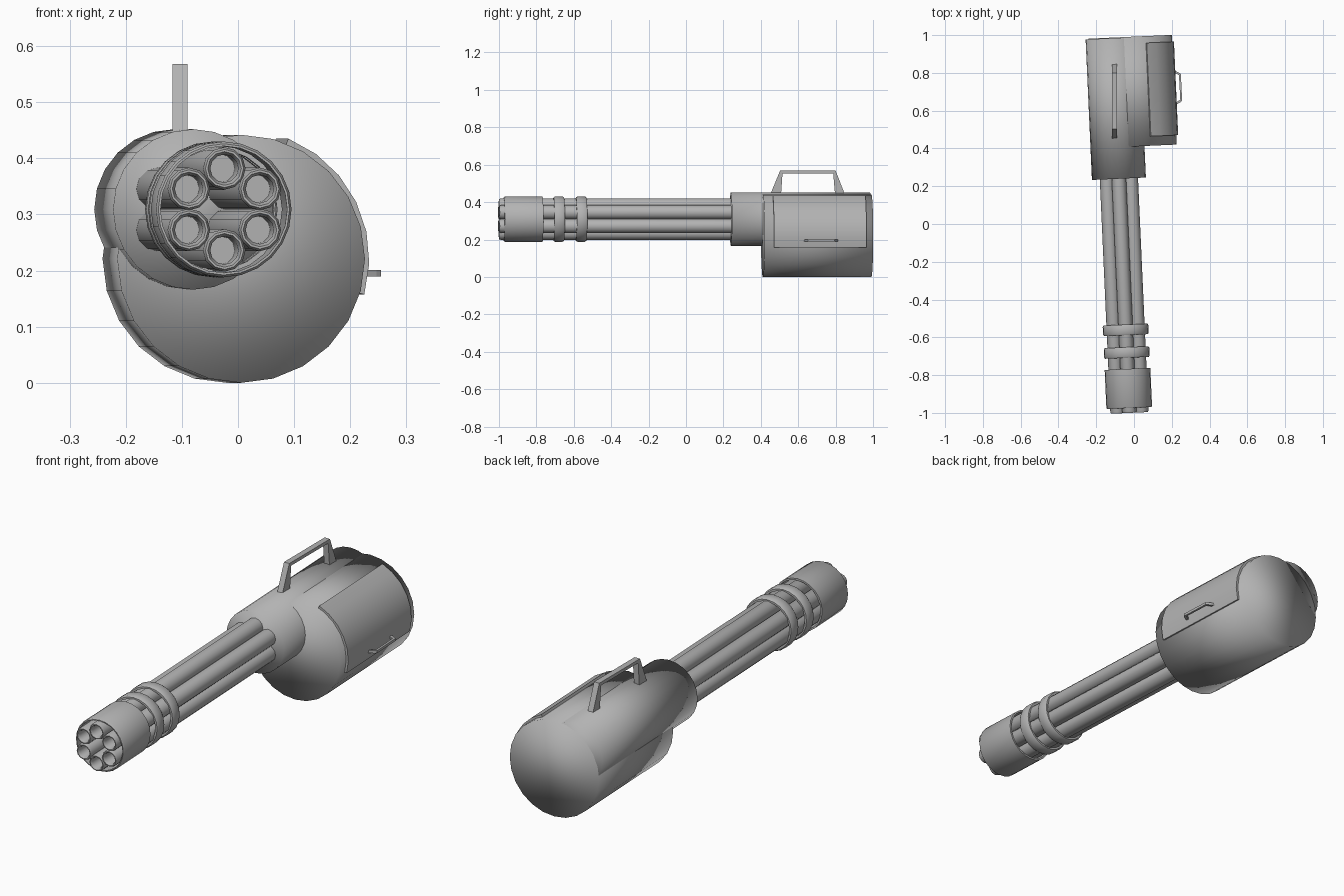
import bpy, bmesh, math
from mathutils import Matrix

if "Cube" in bpy.data.objects:
    bpy.data.objects.remove(bpy.data.objects["Cube"])

TILT = math.radians(2.58)              # whole gun is yawed slightly
TURN = Matrix.Rotation(TILT, 4, 'Z')
AX, AZ = -0.069, 0.309                 # barrel cluster axis
BX, BZ = 0.024, 0.221                  # drum axis

metal = bpy.data.materials.new("grey_metal")
metal.diffuse_color = (0.45, 0.45, 0.45, 1)
metal.use_nodes = True
metal.node_tree.nodes["Principled BSDF"].inputs["Base Color"].default_value = metal.diffuse_color


def finish(name, bm, smooth=None, turned=True):
    """Turn a bmesh into a named object; smooth is the sharp-edge angle."""
    bmesh.ops.recalc_face_normals(bm, faces=bm.faces)
    if turned:
        bm.transform(TURN)
    me = bpy.data.meshes.new(name)
    bm.to_mesh(me)
    bm.free()
    me.materials.append(metal)
    if smooth is not None:
        me.shade_smooth()
        if smooth < 180:
            me.set_sharp_from_angle(angle=math.radians(smooth))
    ob = bpy.data.objects.new(name, me)
    bpy.context.collection.objects.link(ob)
    return ob


def lathe(name, profile, cx, cz, segs, closed=False, smooth=50):
    """Spin (radius, y) points about a lengthwise axis; cap ends unless closed."""
    bm = bmesh.new()
    rings = []
    for r, y in profile:
        rings.append([bm.verts.new((cx + r * math.cos(2 * math.pi * i / segs), y,
                                    cz + r * math.sin(2 * math.pi * i / segs)))
                      for i in range(segs)])
    pairs = list(zip(rings, rings[1:]))
    if closed:
        pairs.append((rings[-1], rings[0]))
    else:
        bm.faces.new(rings[0])
        bm.faces.new(rings[-1])
    for a, b in pairs:
        for i in range(segs):
            j = (i + 1) % segs
            bm.faces.new((a[i], a[j], b[j], b[i]))
    return finish(name, bm, smooth)


def prism(name, pts, place, lo, hi, smooth=None, turned=True):
    """Extrude a 2D outline from lo to hi; place maps (u, v, w) to xyz."""
    bm = bmesh.new()
    a = [bm.verts.new(place(u, v, lo)) for u, v in pts]
    b = [bm.verts.new(place(u, v, hi)) for u, v in pts]
    bm.faces.new(a)
    bm.faces.new(b)
    for i in range(len(pts)):
        j = (i + 1) % len(pts)
        bm.faces.new((a[i], a[j], b[j], b[i]))
    return finish(name, bm, smooth, turned)


# Rear housing: large ammo drum and the smaller barrel housing beside it
lathe("ammo_drum", [(0.221, 0.41), (0.221, 0.991)], BX, BZ, 24, smooth=180)
lathe("barrel_housing", [(0.143, 0.243), (0.143, 0.988)], AX, AZ, 24, smooth=180)

# Six hollow barrels
for k in range(6):
    t = math.radians(30 + 60 * k)
    lathe(f"barrel_{k + 1}",
          [(0.038, 0.26), (0.038, -0.988), (0.034, -0.998), (0.03, -0.998),
           (0.025, -0.988), (0.025, -0.85)],
          AX + 0.073 * math.cos(t), AZ + 0.073 * math.sin(t), 12)

# Muzzle shroud tube
lathe("muzzle_shroud", [(0.117, -0.972), (0.121, -0.966), (0.121, -0.765),
                        (0.113, -0.765), (0.113, -0.972)], AX, AZ, 24, True)

# Two clamp bands around the barrels
for k, y in enumerate((-0.678, -0.558)):
    lathe(f"clamp_band_{k + 1}",
          [(0.107, y - 0.028), (0.116, y - 0.028), (0.121, y - 0.02),
           (0.121, y + 0.02), (0.116, y + 0.028), (0.107, y + 0.028)],
          AX, AZ, 24, True)

# Curved access hatch on the drum side
angles = [math.radians(-16 + 84 * i / 6) for i in range(7)]
outline = [(BX + 0.231 * math.cos(t), BZ + 0.231 * math.sin(t)) for t in angles]
outline += [(BX + 0.212 * math.cos(t), BZ + 0.212 * math.sin(t)) for t in reversed(angles)]
prism("access_hatch", outline, lambda u, v, w: (u, w, v), 0.46, 0.955, 40)

# Carry handle on top with tapered legs
prism("carry_handle",
      [(0.45, 0.44), (0.503, 0.568), (0.8, 0.568), (0.85, 0.44), (0.797, 0.44),
       (0.787, 0.553), (0.516, 0.553), (0.508, 0.44)],
      lambda u, v, w: (w, u, v), -0.117, -0.09, turned=False)

# Small pull handle on the hatch
prism("hatch_handle",
      [(0.205, 0.622), (0.247, 0.645), (0.255, 0.652), (0.248, 0.795), (0.241, 0.8),
       (0.205, 0.818), (0.205, 0.806), (0.238, 0.788), (0.245, 0.657), (0.205, 0.635)],
      lambda u, v, w: (u, v, w), 0.189, 0.201, turned=False)
